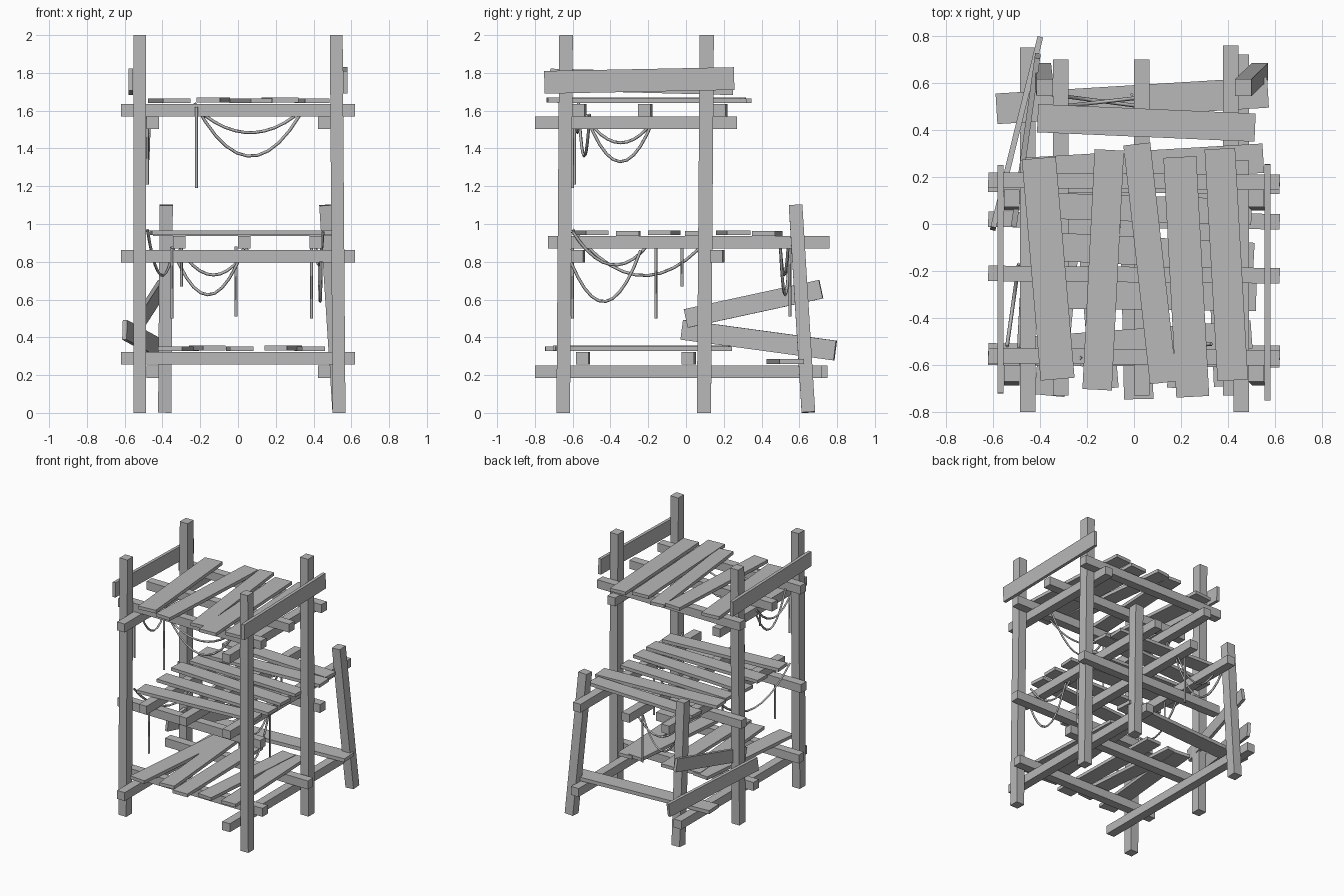
import bpy
from mathutils import Vector

cube = bpy.data.objects.get("Cube")
if cube:
    bpy.data.objects.remove(cube, do_unlink=True)

wood = bpy.data.materials.new("weathered grey")
wood.use_nodes = True
GREY = (0.48, 0.48, 0.48, 1)
wood.diffuse_color = GREY
wood.node_tree.nodes["Principled BSDF"].inputs["Base Color"].default_value = GREY


def timber(name, a, b, wide=0.066, thick=0.066, up=(0, 0, 1)):
    """Rectangular bar running from a to b; wide lies across, thick along up."""
    a, b = Vector(a), Vector(b)
    run = (b - a).normalized()
    side = Vector(up).cross(run).normalized() * wide / 2
    top = run.cross(side).normalized() * thick / 2
    ring = (-side - top, side - top, side + top, -side + top)
    verts = [end + c for end in (a, b) for c in ring]
    faces = [(3, 2, 1, 0), (4, 5, 6, 7)]
    faces += [(i, (i + 1) % 4, (i + 1) % 4 + 4, i + 4) for i in range(4)]
    mesh = bpy.data.meshes.new(name)
    mesh.from_pydata(verts, [], faces)
    mesh.materials.append(wood)
    ob = bpy.data.objects.new(name, mesh)
    bpy.context.collection.objects.link(ob)


def rope(name, a, b, sag=0.0):
    """Thin cord from a to b, hanging in a parabola."""
    a, b = Vector(a), Vector(b)
    curve = bpy.data.curves.new(name, "CURVE")
    curve.dimensions = "3D"
    curve.bevel_depth = 0.008
    curve.bevel_resolution = 0
    curve.use_fill_caps = True
    steps = 10 if sag else 1
    line = curve.splines.new("POLY")
    line.points.add(steps)
    for i, p in enumerate(line.points):
        t = i / steps
        co = a.lerp(b, t) - Vector((0, 0, 4 * sag * t * (1 - t)))
        p.co = (*co, 1)
    curve.materials.append(wood)
    ob = bpy.data.objects.new(name, curve)
    bpy.context.collection.objects.link(ob)


# Tall corner posts and leaning short posts at the back
for side, foot, head in (("right", -0.52, -0.52), ("left", 0.535, 0.52)):
    timber(side + "_front_post", (foot, -0.65, 0), (head, -0.635, 2), 0.068, 0.072, (0, 1, 0))
    timber(side + "_rear_post", (foot, 0.095, 0), (head, 0.11, 2), 0.068, 0.075, (0, 1, 0))
for side, foot, head in (("right", -0.388, -0.38), ("left", 0.535, 0.465)):
    timber(side + "_short_post", (foot, 0.648, 0.003), (head, 0.58, 1.1), 0.07, 0.072, (0, 1, 0))

# Long bearers running front to back
for side, x, back in (("right", -0.452, 0.75), ("left", 0.457, 0.72)):
    timber(side + "_low_bearer", (x, -0.8, 0.218), (x, back, 0.218))
    timber(side + "_top_bearer", (x, -0.8, 1.535), (x, 0.27, 1.535))
for x, back in ((-0.312, 0.7), (0.033, 0.7), (0.412, 0.76)):
    timber("middle_joist", (x, -0.73, 0.903), (x, back, 0.903))

# Cross beams running side to side
for level, z, rows in (("low", 0.29, (-0.54, 0.02)),
                       ("middle", 0.83, (-0.567, 0.17)),
                       ("top", 1.603, (-0.56, -0.21, 0.187))):
    for y in rows:
        timber(level + "_cross_beam", (-0.62, y, z), (0.62, y - 0.01, z))

# Crooked deck planks: two (x, y) ends and a width
top_planks = (((-0.405, 0.28), (-0.325, -0.66), 0.145),
              ((-0.105, 0.315), (-0.157, -0.705), 0.125),
              ((0.012, 0.34), (0.125, -0.675), 0.115),
              ((0.195, 0.285), (0.25, -0.735), 0.14),
              ((0.365, 0.32), (0.42, -0.665), 0.13))
middle_planks = (((-0.41, 0.45), (0.515, 0.41), 0.12),
                 ((-0.46, 0.22), (0.55, 0.28), 0.125),
                 ((-0.44, 0.08), (0.5, 0.05), 0.11),
                 ((-0.47, -0.09), (0.51, -0.14), 0.12),
                 ((-0.45, -0.3), (0.52, -0.31), 0.12),
                 ((-0.46, -0.54), (0.5, -0.47), 0.12))
low_planks = (((-0.27, 0.21), (-0.36, -0.73), 0.13),
              ((-0.2, 0.2), (-0.125, -0.7), 0.12),
              ((0.0, 0.22), (0.02, -0.745), 0.125),
              ((0.28, 0.23), (0.2, -0.7), 0.12),
              ((0.36, 0.24), (0.4, -0.69), 0.12))
for level, z, planks in (("top", 1.652, top_planks), ("middle", 0.95, middle_planks),
                         ("low", 0.34, low_planks)):
    for i, (a, b, wide) in enumerate(planks):
        lift = 0.004 * (i % 2)
        timber(level + "_plank", (*a, z + lift), (*b, z + lift), wide, 0.025)
timber("rear_low_plank", (-0.585, 0.49, 0.272), (0.57, 0.56, 0.272), 0.13, 0.028)

# Guard rails on the top deck and crossed side boards at the back
timber("left_guard_rail", (0.568, -0.75, 1.75), (0.568, 0.255, 1.77), 0.024, 0.12)
timber("right_guard_rail", (-0.568, -0.72, 1.765), (-0.568, 0.25, 1.74), 0.024, 0.115)
timber("upper_side_board", (-0.51, 0.0, 0.5), (-0.41, 0.715, 0.655), 0.024, 0.1)
timber("lower_side_board", (-0.6, -0.02, 0.44), (-0.4, 0.79, 0.33), 0.024, 0.105)

# Sagging ropes
rope("top_front_rope", (-0.23, -0.57, 1.64), (0.33, -0.51, 1.58), 0.25)
rope("top_front_short_rope", (-0.23, -0.58, 1.62), (0.3, -0.57, 1.57), 0.11)
rope("top_side_rope", (-0.49, -0.53, 1.58), (-0.47, -0.17, 1.56), 0.24)
rope("top_side_short_rope", (-0.54, -0.52, 1.55), (-0.49, -0.17, 1.55), 0.12)
rope("left_side_rope", (0.44, -0.61, 0.8), (0.43, -0.24, 0.86), 0.24)
rope("left_side_short_rope", (0.45, -0.6, 0.96), (0.41, -0.2, 0.89), 0.14)
rope("right_side_rope", (-0.48, -0.6, 0.97), (-0.34, 0.07, 0.87), 0.19)
rope("rear_rope", (-0.35, 0.55, 0.88), (0.03, 0.5, 0.87), 0.25)
rope("rear_short_rope", (-0.31, 0.5, 0.87), (0.05, 0.54, 0.87), 0.14)

# Loose hanging rope ends
for x, y, low, high in ((-0.22, -0.6, 1.19, 1.62), (-0.48, -0.59, 1.21, 1.56),
                        (0.39, -0.16, 0.5, 0.87), (-0.01, 0.55, 0.51, 0.88),
                        (-0.35, -0.6, 0.5, 0.87), (-0.3, -0.02, 0.67, 0.88)):
    rope("loose_rope_end", (x, y, high), (x, y, low))
